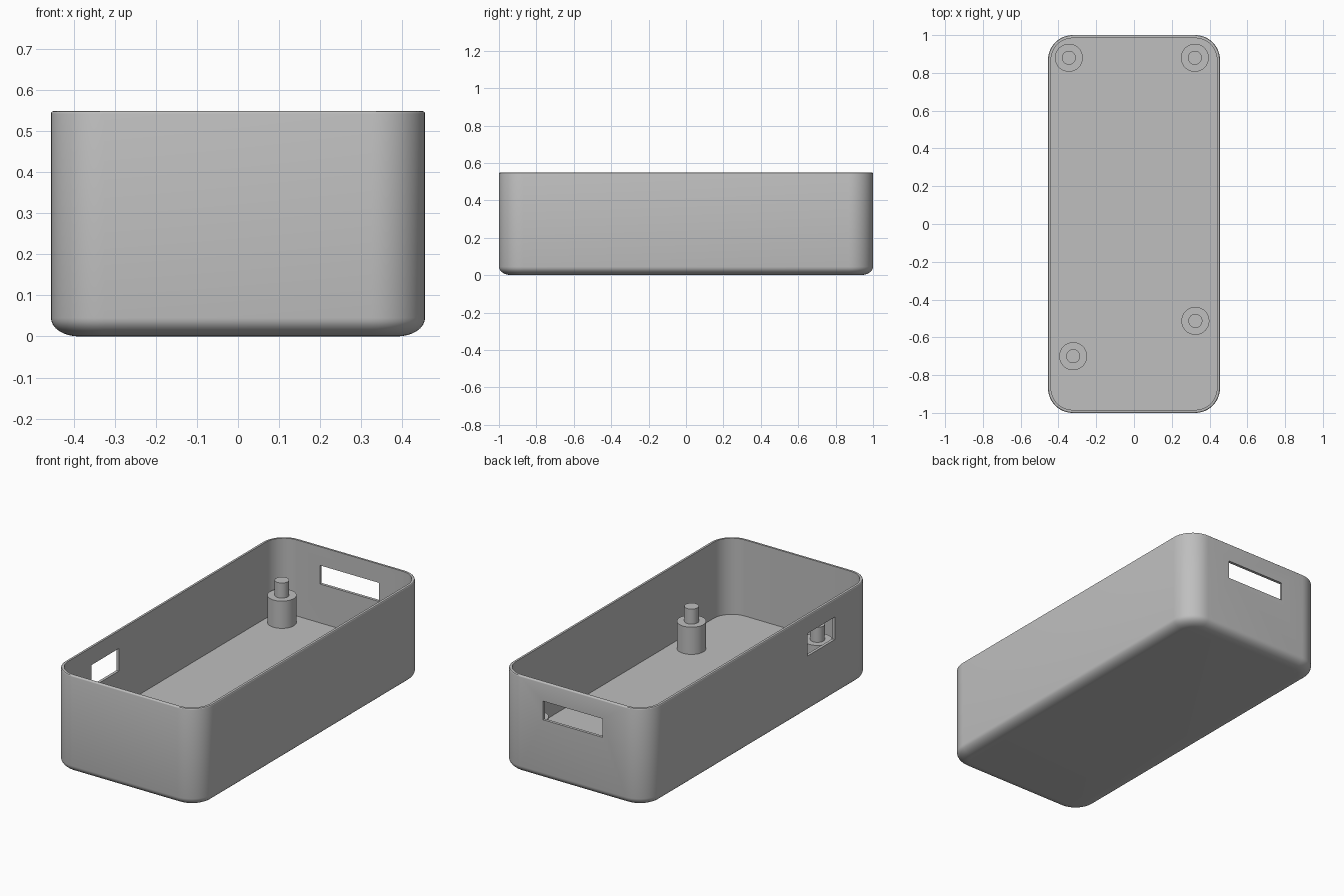
import bpy, bmesh, math
from mathutils import Matrix

if "Cube" in bpy.data.objects:
    bpy.data.objects.remove(bpy.data.objects["Cube"])

HX, HY, HEIGHT, RADIUS = 0.455, 1.0, 0.548, 0.13
WALL, FLOOR = 0.016, 0.123

grey = bpy.data.materials.new("grey plastic")
grey.diffuse_color = (0.52, 0.52, 0.52, 1)
grey.use_nodes = True
grey.node_tree.nodes["Principled BSDF"].inputs["Base Color"].default_value = grey.diffuse_color


def finish(bm, name):
    bmesh.ops.recalc_face_normals(bm, faces=bm.faces)
    mesh = bpy.data.meshes.new(name)
    bm.to_mesh(mesh)
    bm.free()
    mesh.materials.append(grey)
    ob = bpy.data.objects.new(name, mesh)
    bpy.context.collection.objects.link(ob)
    return ob


def smooth(ob, angle=30):
    bpy.ops.object.select_all(action='DESELECT')
    ob.select_set(True)
    bpy.context.view_layer.objects.active = ob
    bpy.ops.object.shade_smooth_by_angle(angle=math.radians(angle))


def ring(bm, inset, z, steps=12):
    """Rounded rectangle loop, inset from the outer wall."""
    r = RADIUS - inset
    verts = []
    for k, (sx, sy) in enumerate([(1, 1), (-1, 1), (-1, -1), (1, -1)]):
        for i in range(steps + 1):
            a = math.pi / 2 * (k + i / steps)
            verts.append(bm.verts.new((sx * (HX - RADIUS) + r * math.cos(a),
                                       sy * (HY - RADIUS) + r * math.sin(a), z)))
    return verts


# Tray: rounded bottom edge, outer wall, softened rim, inner wall, floor
profile = []
for i in range(9):
    a = math.pi / 2 * i / 8
    profile.append((0.068 * (1 - math.sin(a)), 0.045 * (1 - math.cos(a))))
for i in range(4):
    a = math.pi / 2 * i / 3
    profile.append((0.006 * (1 - math.cos(a)), HEIGHT - 0.006 * (1 - math.sin(a))))
profile += [(WALL, HEIGHT), (WALL, FLOOR)]

bm = bmesh.new()
rings = [ring(bm, *p) for p in profile]
for lo, hi in zip(rings, rings[1:]):
    n = len(lo)
    for i in range(n):
        j = (i + 1) % n
        bm.faces.new((lo[i], lo[j], hi[j], hi[i]))
bm.faces.new(rings[0])
bm.faces.new(rings[-1])
tray = finish(bm, "tray")


# Port openings in the back wall and the left wall
def cut_opening(name, lo, hi):
    bm = bmesh.new()
    bmesh.ops.create_cube(bm, size=1)
    for v in bm.verts:
        v.co = [(a + b) / 2 + c * (b - a) for a, b, c in zip(lo, hi, v.co)]
    cutter = finish(bm, name)
    cutter.hide_render = True
    mod = tray.modifiers.new(name, 'BOOLEAN')
    mod.operation, mod.solver, mod.object = 'DIFFERENCE', 'EXACT', cutter
    bpy.context.view_layer.objects.active = tray
    bpy.ops.object.modifier_apply(modifier=mod.name)
    bpy.data.objects.remove(cutter)


cut_opening("back_opening", (-0.183, 0.9, 0.34), (0.183, 1.1, 0.444))
cut_opening("left_opening", (-0.55, -0.664, 0.323), (-0.38, -0.424, 0.449))
smooth(tray)

# Stepped mounting posts, each a revolved profile on the floor
post_profile = [(0.074, FLOOR - 0.01), (0.074, 0.275), (0.037, 0.275), (0.037, 0.359)]
posts = {"back_left_post": (-0.345, 0.88), "back_right_post": (0.322, 0.88),
         "front_right_post": (0.325, -0.513), "front_left_post": (-0.322, -0.70)}
for name, (x, y) in posts.items():
    bm = bmesh.new()
    loops = [[bm.verts.new((r * math.cos(math.tau * i / 40), r * math.sin(math.tau * i / 40), z))
              for i in range(40)] for r, z in post_profile]
    for lo, hi in zip(loops, loops[1:]):
        for i in range(40):
            j = (i + 1) % 40
            bm.faces.new((lo[i], lo[j], hi[j], hi[i]))
    bm.faces.new(loops[0])
    bm.faces.new(loops[-1])
    bmesh.ops.transform(bm, matrix=Matrix.Translation((x, y, 0)), verts=bm.verts)
    smooth(finish(bm, name))
